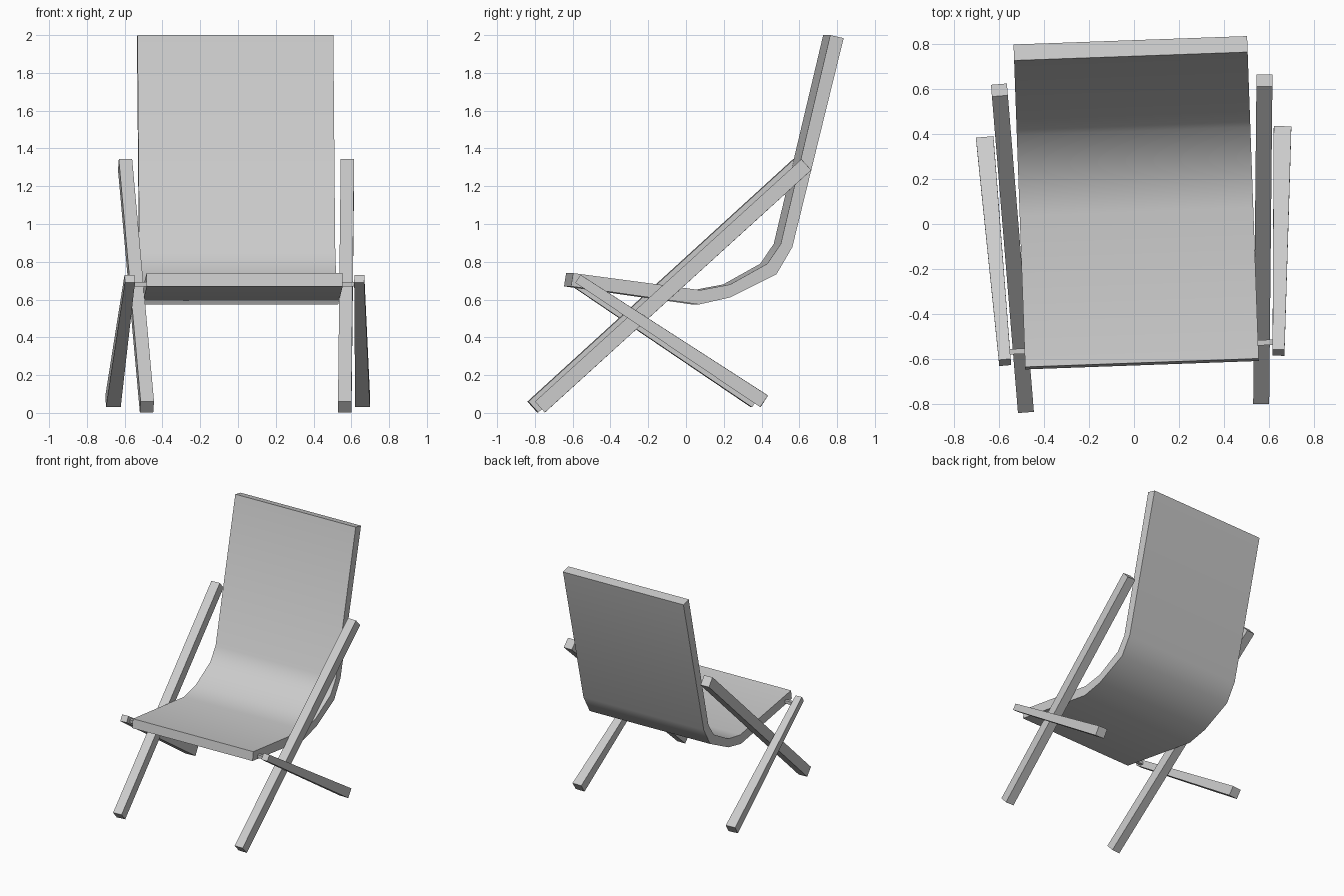
import bpy, bmesh
from mathutils import Matrix, Vector

if "Cube" in bpy.data.objects:
    bpy.data.objects.remove(bpy.data.objects["Cube"])

# The whole chair is turned slightly about z
PLACE = Matrix.Rotation(0.036, 4, 'Z') @ Matrix.Translation((0.013, 0, 0))


def make_object(name, bm):
    bmesh.ops.recalc_face_normals(bm, faces=bm.faces)
    bm.transform(PLACE)
    mesh = bpy.data.meshes.new(name)
    bm.to_mesh(mesh)
    bm.free()
    ob = bpy.data.objects.new(name, mesh)
    bpy.context.collection.objects.link(ob)
    return ob


def beam(name, a, b, size_a, size_b):
    """Square-ended bar from a to b; sizes are (sideways, upright)."""
    a, b = Vector(a), Vector(b)
    d = (b - a).normalized()
    ref = Vector((0, 0, 1))
    side = d.cross(ref).normalized()
    up = side.cross(d)
    bm = bmesh.new()
    rings = []
    for p, (w, h) in ((a, size_a), (b, size_b)):
        rings.append([bm.verts.new(p + side * (i * w / 2) + up * (j * h / 2))
                      for i, j in ((-1, -1), (1, -1), (1, 1), (-1, 1))])
    for r in rings:
        bm.faces.new(r)
    for i in range(4):
        k = (i + 1) % 4
        bm.faces.new((rings[0][i], rings[0][k], rings[1][k], rings[1][i]))
    return make_object(name, bm)


# Sling seat: side profile (y, z) of upper and lower surface, extruded in x
upper = [(-0.617, 0.74), (0.057, 0.65), (0.215, 0.68), (0.412, 0.79),
         (0.483, 0.895), (0.745, 2.0)]
lower = [(-0.628, 0.67), (0.05, 0.574), (0.217, 0.612), (0.46, 0.734),
         (0.544, 0.877), (0.816, 1.984)]
HALF = 0.519
bm = bmesh.new()
ul, ur, ll, lr = [[bm.verts.new((x, y, z)) for y, z in prof]
                  for prof, x in ((upper, -HALF), (upper, HALF),
                                  (lower, -HALF), (lower, HALF))]
for a, b in ((ul, ur), (ur, lr), (lr, ll), (ll, ul)):
    for i in range(len(upper) - 1):
        bm.faces.new((a[i], b[i], b[i + 1], a[i + 1]))
for i in (0, -1):
    bm.faces.new((ul[i], ur[i], lr[i], ll[i]))
seat = make_object("seat", bm)
bpy.context.view_layer.objects.active = seat
seat.select_set(True)
bpy.ops.object.shade_smooth_by_angle(angle=0.75)

# Crossed legs on both sides
for s, label in ((-1, "left"), (1, "right")):
    beam("long_leg_" + label, (s * 0.524, -0.793, 0.031), (s * 0.589, 0.616, 1.314),
         (0.071, 0.078), (0.071, 0.078))
    beam("short_leg_" + label, (s * 0.608, -0.594, 0.71), (s * 0.661, 0.39, 0.061),
         (0.053, 0.05), (0.078, 0.074))

# Thin rod through the seat front, joining the short legs
beam("cross_rod", (-0.605, -0.547, 0.68), (0.605, -0.547, 0.68),
     (0.024, 0.024), (0.024, 0.024))
